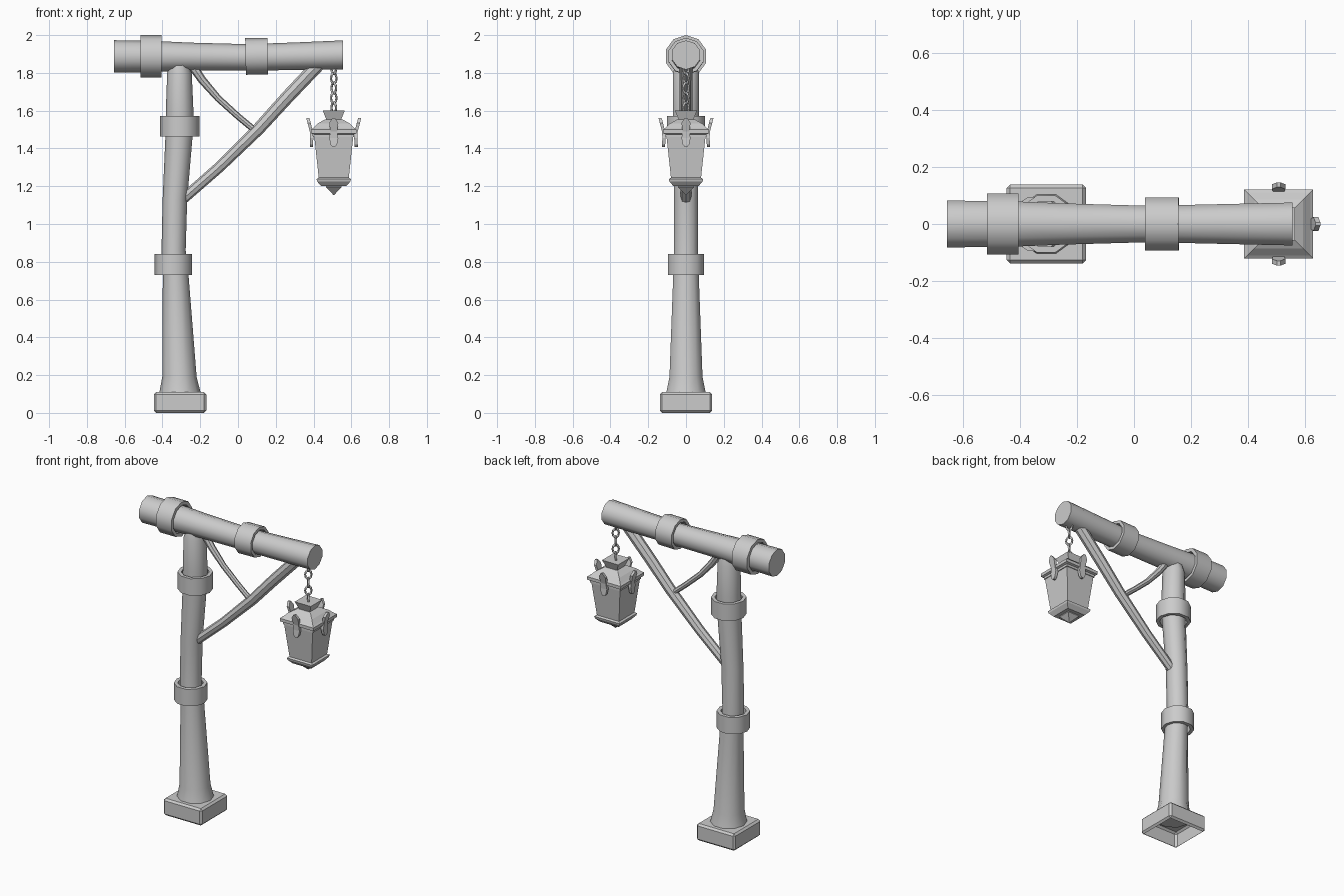
import bpy, bmesh
from math import sin, cos, pi, radians, sqrt
from mathutils import Vector, Matrix

if "Cube" in bpy.data.objects:
    bpy.data.objects.remove(bpy.data.objects["Cube"])

Y = Vector((0, 1, 0))


def finish(name, bm, smooth=None):
    bmesh.ops.recalc_face_normals(bm, faces=bm.faces)
    me = bpy.data.meshes.new(name)
    bm.to_mesh(me)
    bm.free()
    ob = bpy.data.objects.new(name, me)
    bpy.context.collection.objects.link(ob)
    if smooth:
        bpy.ops.object.select_all(action='DESELECT')
        ob.select_set(True)
        bpy.context.view_layer.objects.active = ob
        bpy.ops.object.shade_smooth_by_angle(angle=radians(smooth))
    return ob


def loft(name, axis, rings, n=10, phase=0.0, closed=False, smooth=40):
    """Skin rings (x, z, radius in xz plane, radius in y) lying across axis (x, z)."""
    a = Vector((axis[0], 0, axis[1])).normalized()
    nrm = Y.cross(a)
    bm = bmesh.new()
    loops = []
    for x, z, ra, rb in rings:
        c = Vector((x, 0, z))
        loops.append([bm.verts.new(c + nrm * ra * cos(phase + 2 * pi * i / n)
                                   + Y * rb * sin(phase + 2 * pi * i / n)) for i in range(n)])
    pairs = list(zip(loops, loops[1:]))
    if closed:
        pairs.append((loops[-1], loops[0]))
    else:
        bm.faces.new(loops[0])
        bm.faces.new(loops[-1])
    for p, q in pairs:
        for i in range(n):
            j = (i + 1) % n
            bm.faces.new((p[i], p[j], q[j], q[i]))
    return finish(name, bm, smooth)


def collar(name, axis, start, end, outer, inner):
    """Hollow band between two (x, z) points."""
    (x0, z0), (x1, z1) = start, end
    loft(name, axis, [(x0, z0, outer, outer), (x1, z1, outer, outer),
                      (x1, z1, inner, inner), (x0, z0, inner, inner)], closed=True)


# Square foot: bevelled box, open underneath
bm = bmesh.new()
bmesh.ops.create_cube(bm, size=1, matrix=Matrix.Translation((-0.307, 0, 0.055))
                      @ Matrix.Diagonal((0.278, 0.276, 0.11, 1)))
bmesh.ops.bevel(bm, geom=bm.edges[:], offset=0.012, segments=1, affect='EDGES')
bm.normal_update()
bmesh.ops.delete(bm, geom=[f for f in bm.faces if f.normal.z < -0.9], context='FACES')
finish("foot", bm)

# Slightly crooked post
loft("post", (0, 1), [
    (-0.307, 0.10, 0.111, 0.111), (-0.310, 0.19, 0.091, 0.092),
    (-0.330, 0.73, 0.068, 0.071), (-0.341, 0.86, 0.064, 0.066),
    (-0.334, 1.13, 0.065, 0.066), (-0.312, 1.47, 0.072, 0.071),
    (-0.309, 1.60, 0.073, 0.073), (-0.310, 1.80, 0.065, 0.072),
    (-0.310, 1.86, 0.045, 0.055)])
collar("lower_post_collar", (0, 1), (-0.342, 0.73), (-0.342, 0.84), 0.099, 0.076)
collar("upper_post_collar", (0, 1), (-0.308, 1.462), (-0.308, 1.572), 0.105, 0.083)

# Beam, waisted in the middle
loft("beam", (1, 0), [
    (-0.656, 1.887, 0.086, 0.086), (-0.46, 1.887, 0.083, 0.085),
    (-0.25, 1.886, 0.074, 0.076), (0.05, 1.882, 0.070, 0.067),
    (0.30, 1.888, 0.073, 0.073), (0.555, 1.895, 0.077, 0.079)])
collar("left_beam_collar", (1, 0), (-0.516, 1.888), (-0.405, 1.888), 0.112, 0.09)
collar("right_beam_collar", (1, 0.02), (0.04, 1.887), (0.157, 1.889), 0.097, 0.077)

# Diagonal braces
loft("long_brace", (0.72, 0.71), [
    (-0.30, 1.125, 0.028, 0.028), (-0.10, 1.30, 0.029, 0.03),
    (0.11, 1.505, 0.033, 0.033), (0.26, 1.67, 0.035, 0.035),
    (0.44, 1.86, 0.036, 0.036)], n=8)
loft("short_brace", (0.7, -0.72), [
    (-0.25, 1.85, 0.026, 0.026), (-0.19, 1.763, 0.022, 0.022),
    (-0.105, 1.665, 0.018, 0.018), (0.0, 1.57, 0.017, 0.017),
    (0.09, 1.495, 0.017, 0.017)], n=8)

# Chain of alternating links
LX = 0.507
for i in range(5):
    bpy.ops.mesh.primitive_torus_add(major_segments=10, minor_segments=6,
                                     major_radius=0.019, minor_radius=0.006)
    link = bpy.context.object
    link.name = f"chain_link_{i + 1}"
    spin = radians(40 if i % 2 else -50)
    link.data.transform(Matrix.Translation((LX, 0, 1.615 + 0.052 * i))
                        @ Matrix.Rotation(spin, 4, 'Z')
                        @ Matrix.Diagonal((1, 1, 1.45, 1)) @ Matrix.Rotation(pi / 2, 4, 'X'))
    bpy.ops.object.shade_smooth_by_angle(angle=radians(60))


# Lantern: square sections given as (half width, z)
def square_loft(name, profile):
    s = sqrt(2)
    loft(name, (0, 1), [(LX, z, h * s, h * s) for h, z in profile],
         n=4, phase=pi / 4, smooth=None)


square_loft("lantern_cap", [(0.036, 1.54), (0.040, 1.555), (0.058, 1.60)])
square_loft("lantern_roof", [(0.108, 1.46), (0.108, 1.475), (0.121, 1.48), (0.121, 1.50),
                             (0.111, 1.507), (0.085, 1.532), (0.050, 1.552)])
square_loft("lantern_glass", [(0.078, 1.23), (0.104, 1.47)])
square_loft("lantern_base", [(0.066, 1.20), (0.088, 1.225), (0.091, 1.238), (0.080, 1.245)])
square_loft("lantern_finial", [(0.001, 1.153), (0.042, 1.195), (0.042, 1.21)])

# Four bent leaf ornaments: rows of (distance out, z, half width)
LEAF = [(0.146, 1.562, 0.006), (0.139, 1.535, 0.024), (0.127, 1.49, 0.018),
        (0.125, 1.455, 0.024), (0.127, 1.42, 0.017), (0.127, 1.408, 0.006)]
for k in range(4):
    bm = bmesh.new()
    place = Matrix.Translation((LX, 0, 0)) @ Matrix.Rotation(k * pi / 2, 4, 'Z')
    loops = []
    for r, z, w in LEAF:
        corners = ((r, -w), (r, w), (r - 0.017, w), (r - 0.017, -w))
        loops.append([bm.verts.new(place @ Vector((x, y, z))) for x, y in corners])
    bm.faces.new(loops[0])
    bm.faces.new(loops[-1])
    for p, q in zip(loops, loops[1:]):
        for i in range(4):
            j = (i + 1) % 4
            bm.faces.new((p[i], p[j], q[j], q[i]))
    finish(f"lantern_leaf_{k + 1}", bm)
